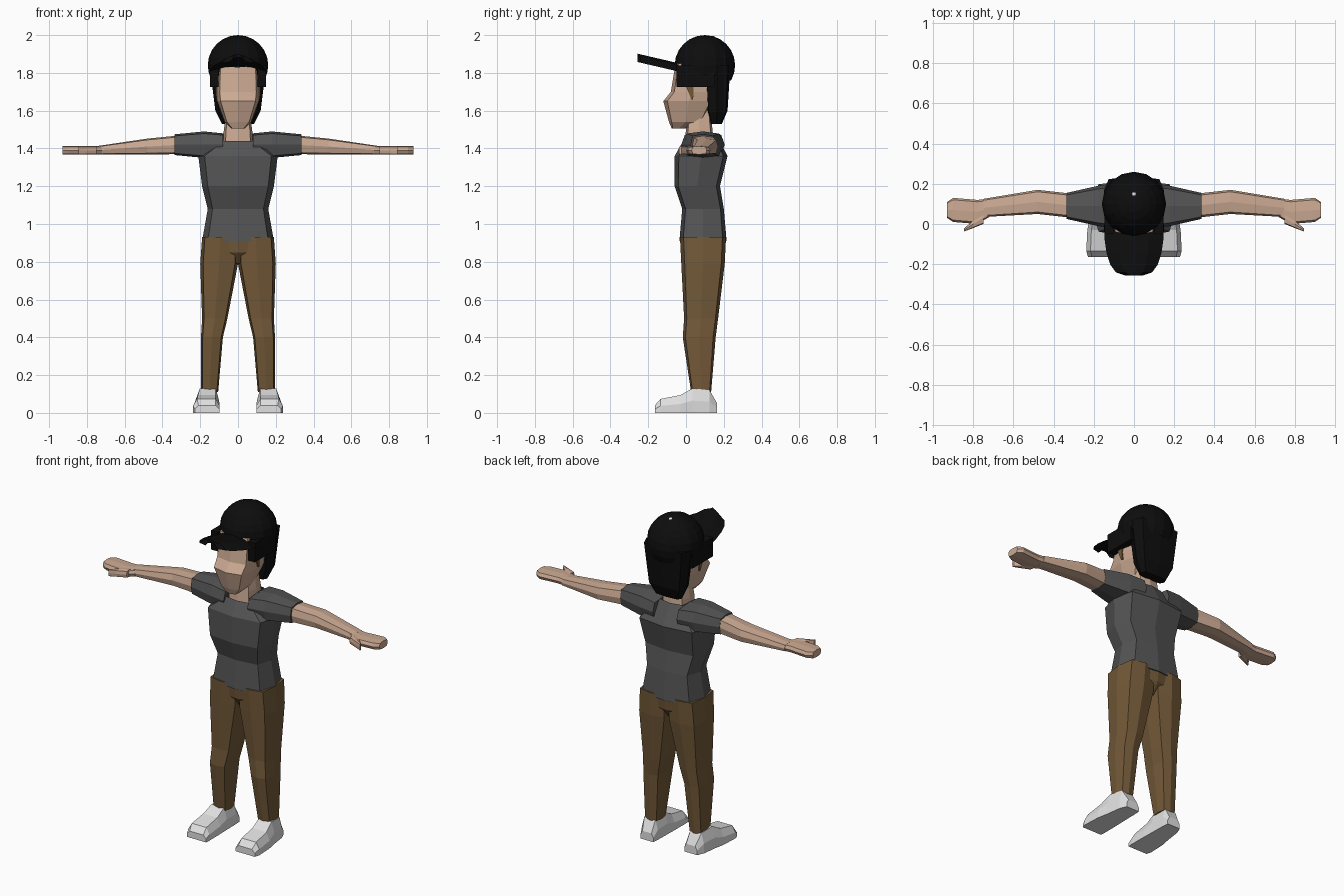
import bpy, bmesh, math
from mathutils import Vector

cube = bpy.data.objects.get("Cube")
if cube:
    bpy.data.objects.remove(cube, do_unlink=True)

SPINE = .09       # depth of the body axis
SHOULDER = 1.42   # height of the arm axis
PALM = 1.39       # height of the hand axis
THIN = .022       # half thickness of hand and brim


def material(name, red, green, blue):
    mat = bpy.data.materials.new(name)
    mat.use_nodes = True
    mat.diffuse_color = (red, green, blue, 1)
    bsdf = next(n for n in mat.node_tree.nodes if n.type == 'BSDF_PRINCIPLED')
    bsdf.inputs["Base Color"].default_value = mat.diffuse_color
    return mat


SKIN = material("skin", red=.6, green=.4, blue=.29)
SHIRT = material("grey_shirt", red=.09, green=.09, blue=.09)
CLOTH = material("brown_trousers", red=.17, green=.1, blue=.04)
WHITE = material("white", red=.75, green=.75, blue=.75)
BLACK = material("black", red=.004, green=.004, blue=.004)


def rounded_square(sides):
    """Unit outline between a circle and a square."""
    def bulge(v):
        return math.copysign(math.sqrt(abs(v)), v)
    turns = [math.tau * i / sides for i in range(sides)]
    return [(bulge(round(math.cos(a), 6)), bulge(round(math.sin(a), 6))) for a in turns]


# Unit outlines of the cross-sections
BODY = rounded_square(8)
BOX = [(-1, -1), (1, -1), (1, 1), (-1, 1)]
SHOE = [(-1, -1), (1, -1), (1, 0), (.7, 1), (-.7, 1), (-1, 0)]
STEPS = (-1, -.5, 0, .5, 1)
ARCH = ([(u, 1 - 2 * u * u) for u in STEPS]
        + [(u, .2 - u * u) for u in reversed(STEPS[1:-1])])


def cut(x=0, y=SPINE, z=0, wide=0, deep=0, tall=0):
    """Flat section: its centre and half sizes, zero along the loft axis."""
    return Vector((x, y, z)), (wide, deep, tall)


def add_object(name, mat, bm):
    mesh = bpy.data.meshes.new(name)
    bm.to_mesh(mesh)
    bm.free()
    mesh.materials.append(mat)
    ob = bpy.data.objects.new(name, mesh)
    bpy.context.collection.objects.link(ob)
    return ob


def loft(name, mat, *cuts, outline=BODY, side=1, open_top=False):
    """Skin a row of sections and close the ends."""
    bm = bmesh.new()
    rows = []
    for centre, sizes in cuts:
        first, second = [axis for axis in range(3) if sizes[axis]]
        row = []
        for u, v in outline:
            point = centre.copy()
            point[first] += u * sizes[first]
            point[second] += v * sizes[second]
            point.x *= side
            row.append(bm.verts.new(point))
        rows.append(row)
    for low, high in zip(rows, rows[1:]):
        for i in range(len(outline)):
            bm.faces.new((low[i - 1], low[i], high[i], high[i - 1]))
    bm.faces.new(rows[0])
    lid = bm.faces.new(rows[-1])
    bmesh.ops.recalc_face_normals(bm, faces=bm.faces)
    if open_top:
        bm.faces.remove(lid)
    return add_object(name, mat, bm)


def dome(name, mat, centre, radius):
    """Ball with the lower part trimmed away."""
    bm = bmesh.new()
    bmesh.ops.create_uvsphere(bm, u_segments=16, v_segments=12, radius=radius)
    low = [v for v in bm.verts if v.co.z < -radius * .6]
    bmesh.ops.delete(bm, geom=low, context='VERTS')
    bmesh.ops.translate(bm, verts=bm.verts, vec=centre)
    return add_object(name, mat, bm)


# Shirt body with a scooped front neckline
shirt = loft("shirt_body", SHIRT,
             cut(z=.91, wide=.19, deep=.125),
             cut(z=1.08, wide=.16, deep=.11),
             cut(z=1.2, y=.06, wide=.19, deep=.12),
             cut(z=1.36, y=.08, wide=.21, deep=.14),
             cut(z=1.48, y=.07, wide=.09, deep=.085),
             open_top=True)
for vert in shirt.data.vertices:
    if vert.co.z > SHOULDER and vert.co.y < .03:
        vert.co.z = 1.44

# Hips joining the two trouser legs
loft("hips", CLOTH,
     cut(z=.79, wide=.04, deep=.07),
     cut(z=.85, wide=.12, deep=.115),
     cut(z=.93, wide=.185, deep=.12))

# Neck and face
loft("neck", SKIN,
     cut(z=1.4, y=.07, wide=.08, deep=.08),
     cut(z=1.5, y=.07, wide=.075, deep=.07),
     cut(z=1.6, y=.07, wide=.06, deep=.06))
loft("head", SKIN,
     cut(z=1.505, y=-.04, wide=.035, deep=.035),
     cut(z=1.54, y=0, wide=.07, deep=.09),
     cut(z=1.65, y=.015, wide=.11, deep=.135),
     cut(z=1.7, y=.035, wide=.115, deep=.115),
     cut(z=1.85, y=.045, wide=.11, deep=.1))

# Hair at the back of the head
loft("back_hair", BLACK,
     cut(z=1.53, y=.16, wide=.085, deep=.03),
     cut(z=1.6, y=.165, wide=.12, deep=.055),
     cut(z=1.84, y=.165, wide=.15, deep=.07))

# Cap crown, button and curved brim
dome("cap_crown", BLACK, centre=(0, .1, 1.84), radius=.16)
dome("cap_button", WHITE, centre=(0, .145, 1.98), radius=.015)
brim = []
for i in range(6):
    turn = i * .3
    reach = math.sin(turn)
    brim.append(cut(y=-.258 * reach, z=1.82 + .06 * reach, tall=THIN,
                    wide=.15 * math.sqrt(math.cos(turn))))
loft("cap_brim", BLACK, *brim, outline=ARCH)

for side, label in ((1, "left_"), (-1, "right_")):
    def part(name, mat, *cuts, outline=BODY):
        loft(label + name, mat, *cuts, outline=outline, side=side)

    # Hair over the ear and the sideburn below it
    part("side_hair", BLACK,
         *[cut(x=.125, y=.05, z=z, wide=.023, deep=.1) for z in (1.725, 1.84)],
         outline=BOX)
    part("sideburn", CLOTH,
         cut(x=.113, y=.033, z=1.66, wide=.004, deep=.005),
         cut(x=.116, y=.02, z=1.73, wide=.004, deep=.02),
         outline=BOX)

    # Sleeve, arm and hand
    part("sleeve", SHIRT,
         cut(x=.08, z=SHOULDER, deep=.115, tall=.06),
         cut(x=.18, z=SHOULDER, deep=.1, tall=.07),
         cut(x=.335, z=SHOULDER, deep=.065, tall=.055))
    part("arm", SKIN,
         cut(x=.3, z=SHOULDER, deep=.06, tall=.05),
         cut(x=.48, y=.11, z=1.41, deep=.06, tall=.042),
         cut(x=.75, y=.08, z=PALM, deep=.045, tall=THIN))
    part("hand", SKIN,
         cut(x=.72, y=.08, z=PALM, deep=.045, tall=THIN),
         cut(x=.78, y=.06, z=PALM, deep=.06, tall=THIN),
         cut(x=.9, y=.07, z=PALM, deep=.06, tall=THIN),
         cut(x=.93, y=.07, z=PALM, deep=.04, tall=THIN))
    part("thumb", SKIN,
         cut(x=.75, y=.03, z=PALM, deep=.03, tall=THIN),
         cut(x=.8, y=0, z=PALM, deep=.02, tall=THIN),
         cut(x=.845, y=-.03, z=PALM, deep=.007, tall=THIN))

    # Trouser leg
    part("trouser_leg", CLOTH,
         cut(x=.15, y=.08, z=.11, wide=.045, deep=.053),
         cut(x=.138, y=.07, z=.4, wide=.058, deep=.087),
         cut(x=.123, y=.08, z=.5, wide=.067, deep=.09),
         cut(x=.1, z=.79, wide=.1, deep=.115),
         cut(x=.095, z=.93, wide=.095, deep=.122))

    # Shoe, flat on the ground and narrower at the heel
    shoe = []
    for y, wide, half in ((-.165, .065, .02), (-.135, .07, .037), (-.03, .067, .047),
                          (.035, .06, .065), (.125, .053, .06), (.165, .043, .025)):
        shoe.append(cut(x=.115 + wide * .75, y=y, z=half, wide=wide, tall=half))
    part("shoe", WHITE, *shoe, outline=SHOE)
